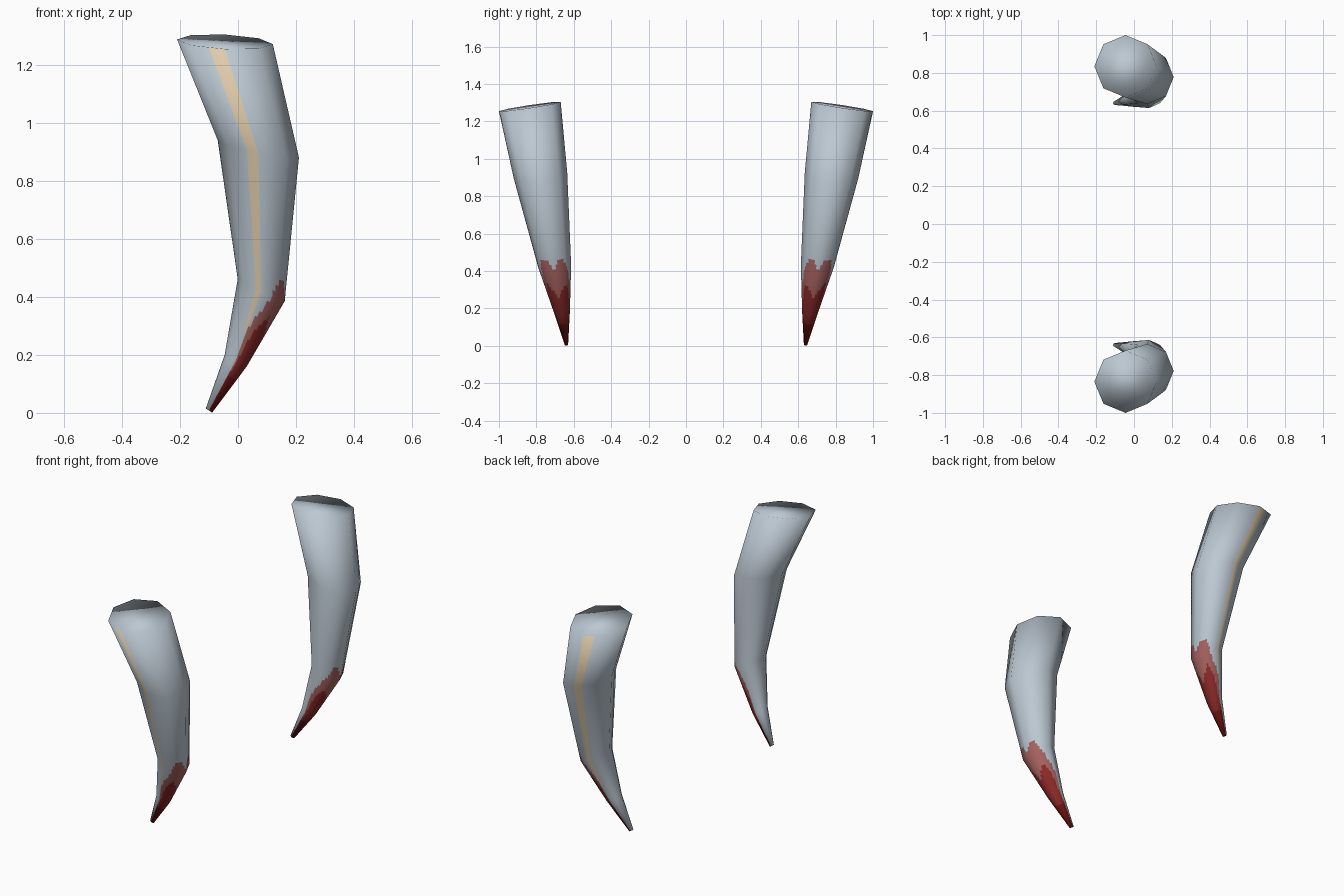
import bpy, bmesh, math
from mathutils import Vector

if "Cube" in bpy.data.objects:
    bpy.data.objects.remove(bpy.data.objects["Cube"])

SIDES, SUB = 8, 6            # octagonal fang, each side split for painted markings
ROWS = [10, 12, 22, 4]       # row splits in each segment, tip to root

# Rings, tip to root: centre (x, y, z), half width (x, z), half depth (y, z), stripe share of side
RINGS = [
    ((-0.100, 0.640, 0.008), (0.011, -0.007), (0.010, 0.000), 0.10),
    ((-0.008, 0.664, 0.180), (0.038, -0.020), (0.043, 0.000), 0.15),
    ((0.080, 0.702, 0.423), (0.081, -0.038), (0.088, -0.005), 0.33),
    ((0.070, 0.778, 0.910), (0.140, -0.030), (0.143, -0.015), 0.40),
    ((-0.045, 0.835, 1.279), (0.165, -0.008), (0.165, -0.025), 0.48),
]


def material(name, rgb):
    def linear(c):
        c /= 255
        return c / 12.92 if c <= 0.04045 else ((c + 0.055) / 1.055) ** 2.4
    m = bpy.data.materials.new(name)
    m.diffuse_color = (*[linear(c) for c in rgb], 1)
    m.use_nodes = True
    m.node_tree.nodes["Principled BSDF"].inputs["Base Color"].default_value = m.diffuse_color
    return m


MATERIALS = [
    material("blue_grey_enamel", (188, 200, 210)),
    material("tan_stripe", (222, 202, 170)),
    material("pale_red", (165, 98, 95)),
    material("dark_red", (140, 42, 40)),
    material("deep_red", (122, 24, 22)),
]


def ring_point(ring, k, side):
    (x, y, z), (wx, wz), (dy, dz), _ = ring
    a = math.tau * k / SIDES
    c, s = math.cos(a), math.sin(a)
    return Vector((x + c * wx, side * (y + s * dy), z + c * wz + s * dz))


def skin(bm, rows):
    """Bridge consecutive rows of vertices and close both ends."""
    faces = []
    n = len(rows[0])
    for lo, hi in zip(rows, rows[1:]):
        for j in range(n):
            faces.append(bm.faces.new((lo[j], lo[(j + 1) % n], hi[(j + 1) % n], hi[j])))
    bm.faces.new(rows[0])
    bm.faces.new(rows[-1])
    bmesh.ops.recalc_face_normals(bm, faces=bm.faces[:])
    bm.normal_update()
    return faces


def profile(a, points):
    """Height limit at angle a, linear between (angle, height) points."""
    for (a0, h0), (a1, h1) in zip(points, points[1:]):
        if a0 <= a <= a1:
            return h0 + (h1 - h0) * (a - a0) / (a1 - a0)
    return -1


def colour(column, z):
    """Stripe beside the outer ridge, stains on the convex edge near the tip."""
    a = (column + 0.5) * 360 / (SIDES * SUB)
    a = abs(a - 360 if a > 180 else a)
    if z < profile(a, [(0, 0.25), (40, 0.33), (65, 0.29), (85, 0.16), (95, 0.05)]):
        return 4 if z < 0.12 else 3
    if z < profile(a, [(0, 0.39), (22, 0.46), (40, 0.455), (60, 0.40), (92, 0.28)]):
        return 2
    ridge = 2 * SUB
    return 1 if ridge <= column < ridge + SUB // 2 and z > 0.29 else 0


def fang(name, side):
    # Plain eight-sided fang supplies the smooth normals
    low = bmesh.new()
    rings = [[low.verts.new(ring_point(r, k, side)) for k in range(SIDES)] for r in RINGS]
    skin(low, rings)

    # Finer copy lying on the same flat sides, for the markings
    bm = bmesh.new()
    rows, normals = [], []
    steps = [(i, t / n) for i, n in enumerate(ROWS) for t in range(n)] + [(len(ROWS) - 1, 1.0)]
    for i, t in steps:
        share = RINGS[i][3] * (1 - t) + RINGS[i + 1][3] * t
        row = []
        for k in range(SIDES):
            for j in range(SUB):
                u = j / SUB
                if k == 2:   # side holding the stripe: move its middle cut to the stripe edge
                    u = 2 * u * share if u <= 0.5 else share + (2 * u - 1) * (1 - share)
                k2 = (k + 1) % SIDES

                def blend(f):
                    lo = f(rings[i][k]).lerp(f(rings[i][k2]), u)
                    hi = f(rings[i + 1][k]).lerp(f(rings[i + 1][k2]), u)
                    return lo.lerp(hi, t)
                row.append(bm.verts.new(blend(lambda v: v.co)))
                normals.append(blend(lambda v: v.normal).normalized())
        rows.append(row)
    faces = skin(bm, rows)
    for f in bm.faces:
        f.smooth = True
    for n, f in enumerate(faces):
        f.material_index = colour(n % (SIDES * SUB), f.calc_center_median().z)

    # Tip cap is stained too
    bm.faces.ensure_lookup_table()
    bm.faces[len(faces)].material_index = 4

    mesh = bpy.data.meshes.new(name)
    bm.to_mesh(mesh)
    bm.free()
    low.free()
    for m in MATERIALS:
        mesh.materials.append(m)
    mesh.normals_split_custom_set_from_vertices(normals)
    obj = bpy.data.objects.new(name, mesh)
    bpy.context.collection.objects.link(obj)


# Mirrored pair, stripes facing outwards
fang("front_fang", -1)
fang("back_fang", 1)
